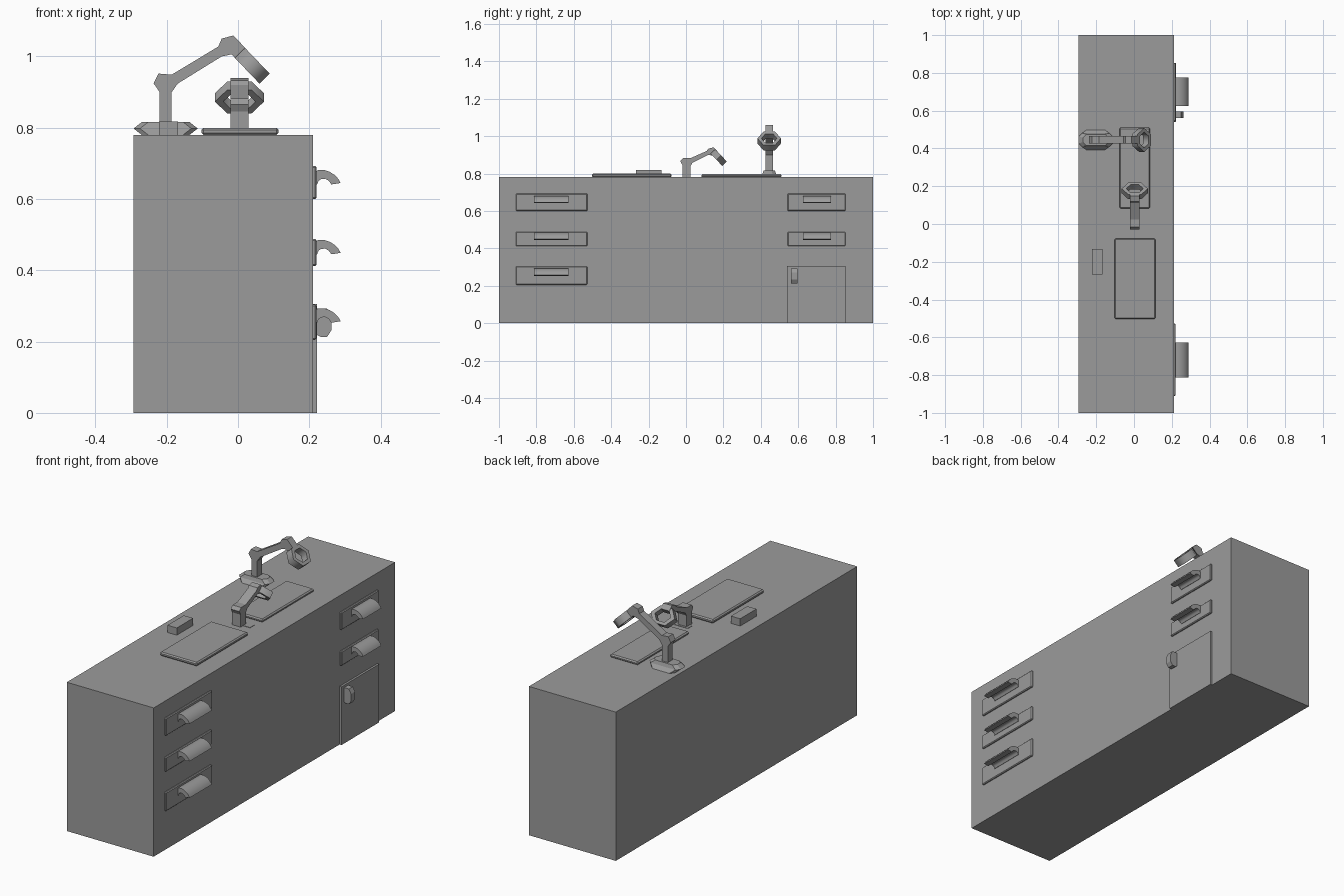
import bpy, bmesh, math
from mathutils import Vector

if "Cube" in bpy.data.objects:
    bpy.data.objects.remove(bpy.data.objects["Cube"], do_unlink=True)

grey = bpy.data.materials.new("plain_grey")
grey.use_nodes = True
COLOUR = (0.33, 0.33, 0.33, 1)
grey.diffuse_color = COLOUR
grey.node_tree.nodes["Principled BSDF"].inputs["Base Color"].default_value = COLOUR


def finish(name, bm, smooth=None):
    bmesh.ops.recalc_face_normals(bm, faces=bm.faces)
    mesh = bpy.data.meshes.new(name)
    bm.to_mesh(mesh)
    bm.free()
    mesh.materials.append(grey)
    ob = bpy.data.objects.new(name, mesh)
    bpy.context.collection.objects.link(ob)
    if smooth:
        bpy.ops.object.select_all(action='DESELECT')
        ob.select_set(True)
        bpy.context.view_layer.objects.active = ob
        bpy.ops.object.shade_smooth_by_angle(angle=math.radians(smooth))
    return ob


def box(name, x, y, z, bevel=0):
    bm = bmesh.new()
    bmesh.ops.create_cube(bm, size=1)
    for v in bm.verts:
        for i, (lo, hi) in enumerate((x, y, z)):
            v.co[i] = lo if v.co[i] < 0 else hi
    if bevel:
        bmesh.ops.bevel(bm, geom=bm.edges[:], offset=bevel, segments=1, affect='EDGES')
    return finish(name, bm)


def extrude(name, points, axis, lo, hi, smooth=None):
    """Extrude a closed (horizontal, z) profile along axis x or y."""
    bm = bmesh.new()
    place = (lambda h, z, d: (d, h, z)) if axis == "x" else (lambda h, z, d: (h, d, z))
    face = bm.faces.new([bm.verts.new(place(h, z, lo)) for h, z in points])
    moved = bmesh.ops.extrude_face_region(bm, geom=[face])["geom"]
    shift = Vector(place(0, 0, hi - lo))
    bmesh.ops.translate(bm, vec=shift, verts=[g for g in moved if isinstance(g, bmesh.types.BMVert)])
    return finish(name, bm, smooth)


def hex_ring(name, centre, along, side, half_width, half_length, thick):
    """Open hexagonal ring lying in the plane of the along and side directions."""
    along, side = Vector(along).normalized(), Vector(side)
    normal = along.cross(side)
    bm = bmesh.new()
    loops = []
    for scale, level in ((1, 1), (1, -1), (0.66, -1), (0.66, 1)):
        loop = []
        for k in range(6):
            a = math.radians(60 * k)
            p = (Vector(centre) + side * math.cos(a) * half_width * scale
                 + along * math.sin(a) / math.sin(math.pi / 3) * half_length * scale
                 + normal * level * thick / 2)
            loop.append(bm.verts.new(p))
        loops.append(loop)
    for i in range(4):
        a, b = loops[i], loops[(i + 1) % 4]
        for k in range(6):
            n = (k + 1) % 6
            bm.faces.new((a[k], a[n], b[n], b[k]))
    return finish(name, bm, 65)


# Cabinet body
box("cabinet", (-0.293, 0.211), (-1, 1), (0, 0.78))

# Drawer fronts with hooked pulls, in two columns
PULL = [(0.215, -0.005), (0.225, 0), (0.243, 0), (0.258, -0.005), (0.272, -0.014), (0.282, -0.025),
        (0.288, -0.036), (0.262, -0.04), (0.255, -0.03), (0.245, -0.024), (0.233, -0.025),
        (0.226, -0.03), (0.222, -0.04), (0.215, -0.04)]
ROWS = [("top", 0.6, 0.693, 0.681), ("middle", 0.412, 0.488, 0.485), ("bottom", 0.205, 0.304, 0.293)]
COLUMNS = [("right", -0.91, -0.527, -0.812, -0.628, 3), ("left", 0.543, 0.853, 0.625, 0.776, 2)]
for side, y0, y1, h0, h1, count in COLUMNS:
    for row, z0, z1, pull_top in ROWS[:count]:
        box(f"{side}_{row}_drawer", (0.2, 0.22), (y0, y1), (z0, z1), 0.004)
        extrude(f"{side}_{row}_pull", [(x, pull_top + z) for x, z in PULL], "y", h0, h1, 40)

# Door and its pull
box("door", (0.2, 0.222), (0.54, 0.853), (0, 0.305))
extrude("door_pull", [(0.215, 0.293), (0.25, 0.293), (0.262, 0.27), (0.262, 0.232),
                      (0.25, 0.213), (0.232, 0.213), (0.215, 0.222)], "y", 0.562, 0.595)

# Worktop lids and small block
box("front_lid", (-0.103, 0.114), (-0.503, -0.077), (0.78, 0.8), 0.006)
box("rear_lid", (-0.077, 0.085), (0.082, 0.51), (0.778, 0.796), 0.006)
box("small_block", (-0.222, -0.168), (-0.267, -0.132), (0.77, 0.818))

# Large tap: flared foot, jointed arm, ring head
bm = bmesh.new()
rings = []
for z, hx, hy in ((0.78, 0.067, 0.053), (0.798, 0.09, 0.036), (0.816, 0.067, 0.03)):
    c = 0.018
    outline = [(hx, hy - c), (hx - c, hy), (c - hx, hy), (-hx, hy - c),
               (-hx, c - hy), (c - hx, -hy), (hx - c, -hy), (hx, c - hy)]
    rings.append([bm.verts.new((x - 0.203, y + 0.445, z)) for x, y in outline])
for a, b in zip(rings, rings[1:]):
    for k in range(8):
        n = (k + 1) % 8
        bm.faces.new((a[k], a[n], b[n], b[k]))
bm.faces.new(rings[0])
bm.faces.new(rings[-1])
finish("large_tap_foot", bm)

extrude("large_tap_arm", [(-0.22, 0.8), (-0.22, 0.9), (-0.237, 0.925), (-0.223, 0.952), (-0.186, 0.949),
                          (-0.055, 1.028), (-0.046, 1.05), (-0.013, 1.059), (0.025, 1.019),
                          (-0.005, 0.992), (-0.018, 1.006), (-0.046, 1.0), (-0.169, 0.924),
                          (-0.186, 0.9), (-0.186, 0.8)], "y", 0.425, 0.465)
hex_ring("large_tap_head", (0.04, 0.445, 0.974), (0.69, 0, -0.72), (0, 1, 0), 0.0625, 0.05, 0.04)

# Small tap
box("small_tap_foot", (-0.035, 0.07), (0, 0.035), (0.77, 0.782))
extrude("small_tap_arm", [(-0.019, 0.77), (-0.019, 0.845), (-0.03, 0.866), (-0.016, 0.882), (0.024, 0.882),
                          (0.11, 0.92), (0.12, 0.933), (0.147, 0.94), (0.168, 0.919), (0.148, 0.893),
                          (0.12, 0.9), (0.035, 0.858), (0.024, 0.84), (0.024, 0.77)], "x", -0.021, 0.029)
hex_ring("small_tap_head", (0.004, 0.175, 0.885), (0, 0.69, -0.72), (1, 0, 0), 0.069, 0.045, 0.034)
